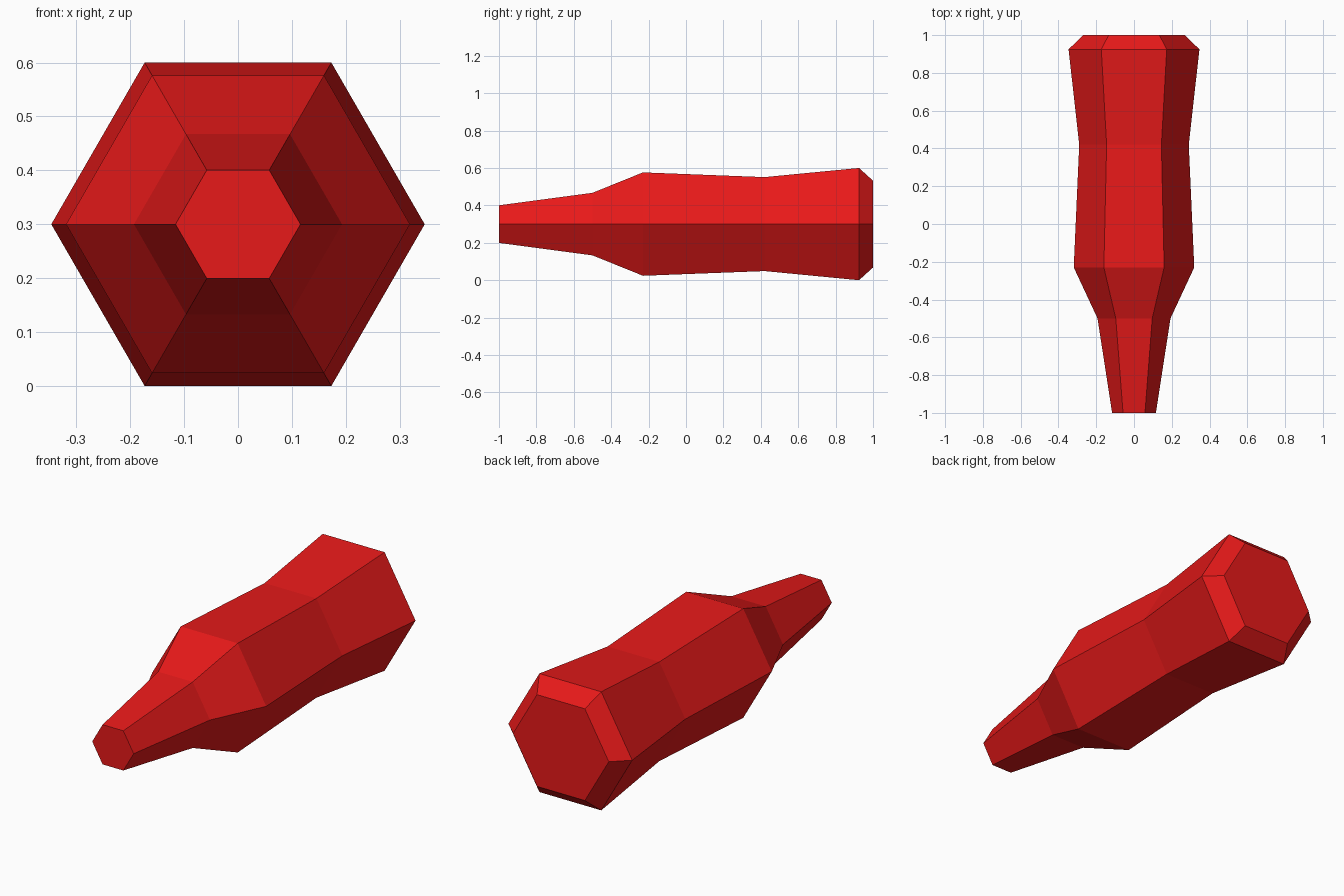
import bpy, bmesh
from math import cos, sin, pi

if "Cube" in bpy.data.objects:
    bpy.data.objects.remove(bpy.data.objects["Cube"])

SIDES = 6
AXIS_Z = 0.3
# (y position, corner radius) from the mouth at the front to the base at the back
PROFILE = [(-1.0, 0.116), (-0.5, 0.193), (-0.23, 0.319),
           (0.42, 0.290), (0.925, 0.3464), (1.0, 0.268)]

bm = bmesh.new()

# Hexagonal rings along the bottle's length
rings = [[bm.verts.new((r * cos(2 * pi * i / SIDES), y,
                        AXIS_Z + r * sin(2 * pi * i / SIDES)))
          for i in range(SIDES)] for y, r in PROFILE]

# Side walls
for a, b in zip(rings, rings[1:]):
    for i in range(SIDES):
        j = (i + 1) % SIDES
        bm.faces.new((a[i], a[j], b[j], b[i]))

# Closed mouth and base
bm.faces.new(rings[0])
bm.faces.new(rings[-1])
bmesh.ops.recalc_face_normals(bm, faces=bm.faces)

mesh = bpy.data.meshes.new("bottle")
bm.to_mesh(mesh)
bm.free()
bottle = bpy.data.objects.new("bottle", mesh)
bpy.context.collection.objects.link(bottle)

# Red colour
red = bpy.data.materials.new("red")
red.diffuse_color = (0.8, 0.01, 0.01, 1)
red.use_nodes = True
red.node_tree.nodes["Principled BSDF"].inputs["Base Color"].default_value = red.diffuse_color
mesh.materials.append(red)
